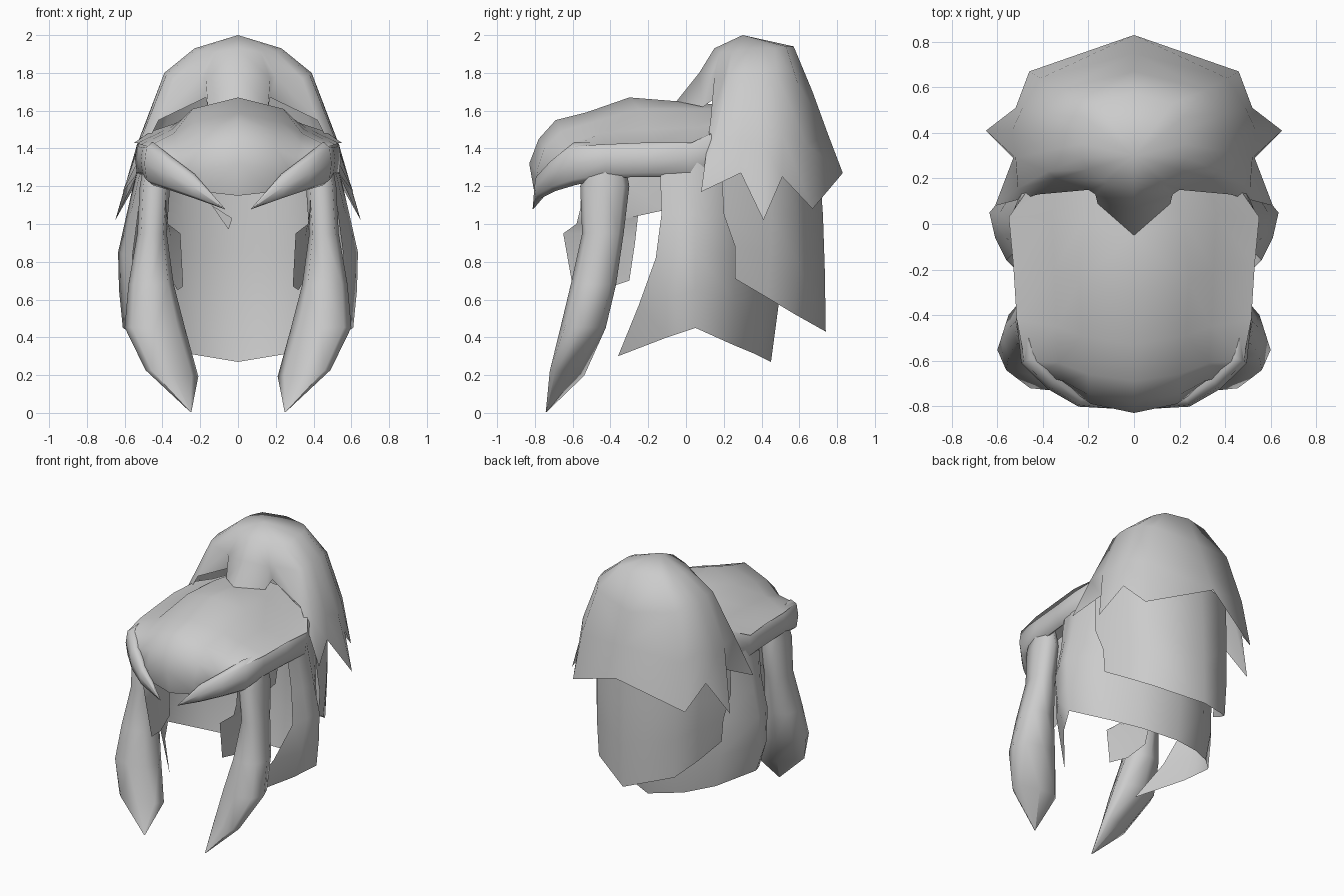
import bpy, bmesh, math
from mathutils import Vector

cube = bpy.data.objects.get("Cube")
if cube:
    bpy.data.objects.remove(cube)

grey = bpy.data.materials.new("hair_grey")
grey.diffuse_color = (0.6, 0.6, 0.6, 1)
grey.use_nodes = True
grey.node_tree.nodes["Principled BSDF"].inputs["Base Color"].default_value = (0.6, 0.6, 0.6, 1)


def loft(name, rows, closed=False, mirror=True):
    """Skin rows of equal length into a smooth sheet or tube, mirrored across x."""
    bm = bmesh.new()
    grid = [[bm.verts.new(p) for p in row] for row in rows]
    n = len(rows[0])
    for a, b in zip(grid, grid[1:]):
        for i in range(n if closed else n - 1):
            j = (i + 1) % n
            bm.faces.new((a[i], a[j], b[j], b[i]))
    bmesh.ops.remove_doubles(bm, verts=bm.verts, dist=0.0005)
    bmesh.ops.recalc_face_normals(bm, faces=bm.faces)
    mesh = bpy.data.meshes.new(name)
    bm.to_mesh(mesh)
    bm.free()
    mesh.materials.append(grey)
    obj = bpy.data.objects.new(name, mesh)
    bpy.context.collection.objects.link(obj)
    if mirror:
        m = obj.modifiers.new("mirror", 'MIRROR')
        m.merge_threshold = 0.001
    mesh.shade_smooth()
    mesh.set_sharp_from_angle(angle=math.radians(70))


def ring(centre, u, v, sides=8):
    """Slightly boxy oval of points around a centre."""
    def boxy(c):
        return math.copysign(abs(c) ** 0.8, c) if abs(c) > 1e-6 else 0
    return [Vector(centre) + u * boxy(math.cos(t)) + v * boxy(math.sin(t))
            for t in (2 * math.pi * k / sides for k in range(sides))]


# Rear hood: strands run from the crown down to a jagged hem
crown = (0, 0.30, 2.0)
strands = [
    [(0, .15, 1.93), (0, .07, 1.80), (0, -.05, 1.65)],
    [(.12, .18, 1.91), (.17, .13, 1.77), (.16, .09, 1.62)],
    [(.14, .19, 1.91), (.20, .15, 1.78), (.17, .16, 1.67)],
    [(.20, .24, 1.91), (.34, .20, 1.77), (.42, .13, 1.55)],
    [(.23, .29, 1.92), (.38, .23, 1.79), (.51, .155, 1.46), (.61, .08, 1.17)],
    [(.23, .35, 1.93), (.39, .32, 1.80), (.52, .29, 1.45), (.53, .29, 1.27)],
    [(.23, .41, 1.93), (.39, .40, 1.80), (.535, .41, 1.42), (.65, .41, 1.02)],
    [(.22, .47, 1.93), (.38, .48, 1.79), (.49, .51, 1.47), (.52, .51, 1.25)],
    [(.17, .53, 1.94), (.32, .59, 1.75), (.41, .64, 1.42), (.46, .67, 1.08)],
    [(0, .57, 1.94), (0, .67, 1.70), (0, .75, 1.48), (0, .83, 1.27)],
]
loft("rear_hood", [[crown] + s + [s[-1]] * (4 - len(s)) for s in strands])

# Rounded cap over the forehead, from under the hood forward to the fringe
loft("front_cap", [
    [(0, .20, 1.63), (.17, .22, 1.61), (.34, .19, 1.53), (.46, .16, 1.49)],
    [(0, -.05, 1.65), (.22, .02, 1.61), (.36, .04, 1.51), (.55, .03, 1.43)],
    [(0, -.30, 1.67), (.24, -.25, 1.61), (.35, -.20, 1.50), (.53, -.18, 1.43)],
    [(0, -.53, 1.59), (.23, -.49, 1.54), (.34, -.45, 1.48), (.515, -.42, 1.42)],
    [(0, -.69, 1.55), (.20, -.66, 1.49), (.33, -.61, 1.43), (.48, -.60, 1.41)],
    [(0, -.78, 1.45), (.20, -.75, 1.40), (.31, -.69, 1.35), (.43, -.66, 1.34)],
    [(0, -.83, 1.32), (.19, -.79, 1.28), (.30, -.71, 1.25), (.38, -.66, 1.23)],
    [(0, -.80, 1.15), (.18, -.76, 1.17), (.29, -.69, 1.19), (.36, -.62, 1.20)],
])

# Side bands sweeping forward into pointed bangs: x, y, z, half depth, half height
path = [(.47, .15, 1.37, .02, .11), (.51, .02, 1.345, .035, .095), (.495, -.18, 1.34, .035, .09),
        (.475, -.42, 1.335, .04, .09), (.45, -.59, 1.32, .05, .115), (.35, -.69, 1.265, .045, .09),
        (.23, -.77, 1.20, .035, .065), (.07, -.81, 1.08, .002, .002)]
rows = []
for i, (x, y, z, depth, height) in enumerate(path):
    a, b = path[max(i - 1, 0)], path[min(i + 1, len(path) - 1)]
    side = Vector((b[1] - a[1], a[0] - b[0], 0)).normalized()
    rows.append(ring((x, y, z), side * depth, Vector((0, 0, height))))
loft("side_bang", rows, closed=True)

# Long front locks, twisting towards the tip: x, y, z, half width, half depth, twist
lock = [(.44, -.42, 1.36, .05, .09, 0), (.44, -.43, 1.20, .08, .13, 0),
        (.455, -.44, .95, .078, .11, 0), (.46, -.49, .68, .12, .12, 0),
        (.44, -.545, .45, .16, .12, .05), (.35, -.63, .21, .14, .06, .43),
        (.25, -.74, .005, .003, .003, 0)]
loft("front_lock", [ring((x, y, z), Vector((w, -k * w, .28 * k * w)), Vector((0, d, 0)))
                    for x, y, z, w, d, k in lock], closed=True)

# Short inner strands behind the front locks
loft("inner_strand", [
    [(.38, -.55, 1.24), (.39, -.35, 1.25), (.42, -.12, 1.26)],
    [(.38, -.56, 1.08), (.39, -.40, 1.08), (.40, -.13, 1.07)],
    [(.37, -.58, 1.00), (.38, -.45, 1.00), (.385, -.25, 1.08)],
    [(.305, -.65, .95), (.36, -.45, .95), (.375, -.27, .90)],
    [(.29, -.60, .67), (.32, -.45, .65), (.35, -.30, .70)],
])

# Small stray tip under the fringe
loft("fringe_wisp", [[(-.14, -.50, 1.10), (-.14, -.50, 1.10)],
                     [(-.03, -.48, 1.03), (-.05, -.48, .97)]], mirror=False)

# Inner curtain wrapping the neck, from its front edge to the back centre
loft("inner_curtain", [
    [(.49, -.14, 1.40), (.53, -.13, 1.05), (.56, -.16, .82), (.47, -.25, .57), (.31, -.36, .30)],
    [(.50, -.05, 1.40), (.57, -.05, 1.05), (.61, -.06, .84), (.59, -.10, .60), (.53, -.10, .40)],
    [(.51, .06, 1.40), (.59, .05, 1.05), (.635, .05, .85), (.63, .05, .65), (.61, .05, .45)],
    [(.46, .24, 1.40), (.47, .24, 1.05), (.47, .25, .85), (.46, .26, .60), (.42, .25, .36)],
    [(.28, .40, 1.40), (.28, .40, 1.05), (.28, .40, .85), (.27, .41, .60), (.24, .37, .31)],
    [(0, .49, 1.40), (0, .50, 1.05), (0, .50, .85), (0, .49, .57), (0, .45, .27)],
])

# Outer back layer hanging below the hood
loft("back_layer", [
    [(.49, .18, 1.40), (.51, .20, 1.05), (.49, .26, .88), (.475, .26, .71)],
    [(.42, .45, 1.40), (.42, .45, 1.05), (.41, .45, .85), (.40, .43, .61)],
    [(.32, .58, 1.40), (.32, .59, 1.05), (.32, .59, .80), (.31, .58, .52)],
    [(0, .70, 1.40), (0, .725, 1.05), (0, .735, .75), (0, .74, .43)],
])
